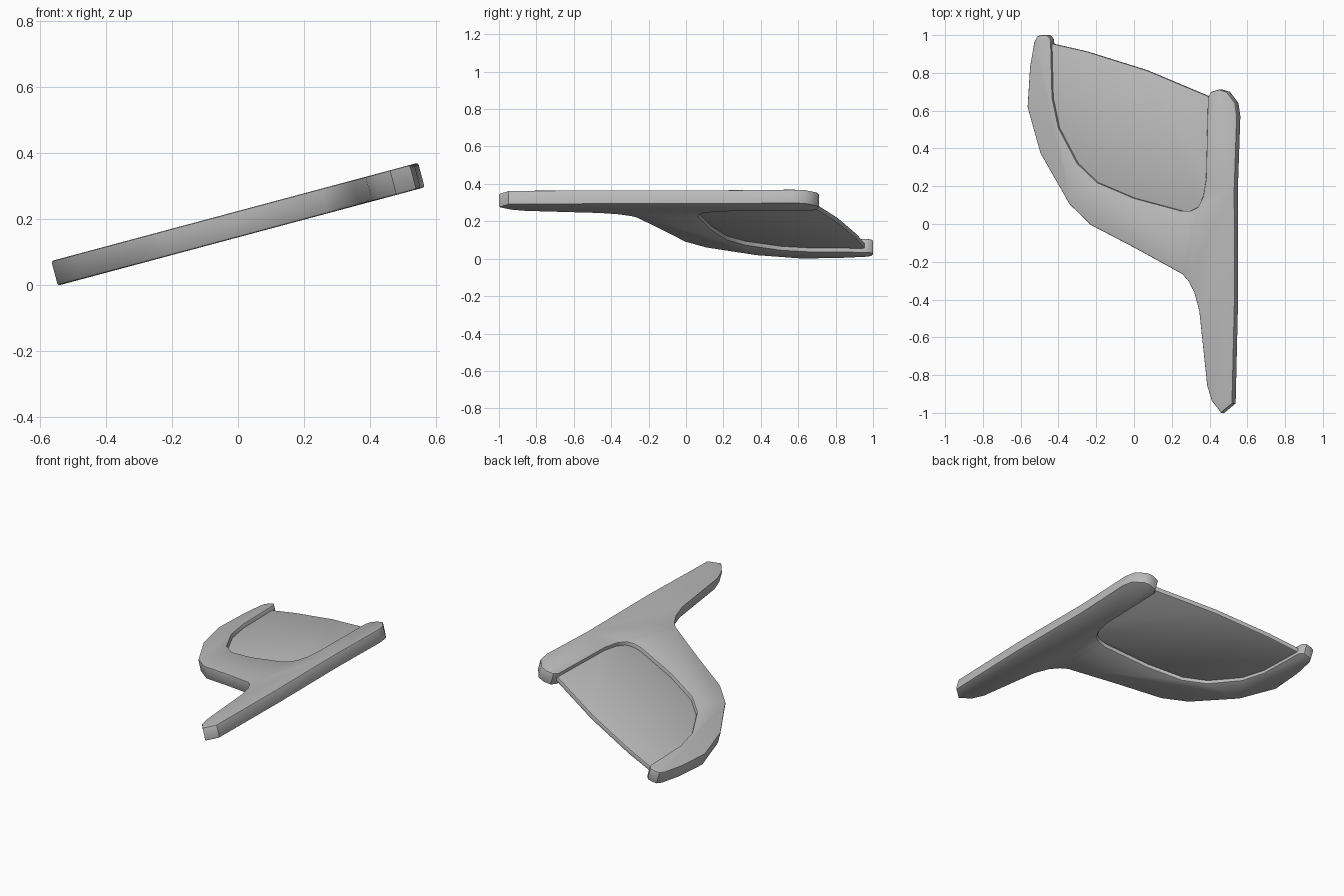
import bpy
import bmesh
from math import cos, sin, radians

cube = bpy.data.objects.get("Cube")
if cube:
    bpy.data.objects.remove(cube, do_unlink=True)

TILT = radians(15)
THICKNESS = 0.077
HEIGHT = 0.185

grey = bpy.data.materials.new("plain grey")
grey.use_nodes = True
grey.diffuse_color = (0.5, 0.5, 0.5, 1)
grey.node_tree.nodes["Principled BSDF"].inputs["Base Color"].default_value = grey.diffuse_color


def tilted_plate(name, outline, thickness, bevel_width):
    """Extrude a plan outline into a plate, round its rims and tilt it sideways."""
    bm = bmesh.new()
    shift = THICKNESS / 2 * sin(TILT)
    corners = [bm.verts.new(((x + shift) / cos(TILT), y, -thickness / 2)) for x, y in outline]
    base = bm.faces.new(corners)
    extruded = bmesh.ops.extrude_face_region(bm, geom=[base])
    top = [item for item in extruded["geom"] if isinstance(item, bmesh.types.BMVert)]
    bmesh.ops.translate(bm, verts=top, vec=(0, 0, thickness))
    bmesh.ops.recalc_face_normals(bm, faces=bm.faces)

    # Soften only the rims running around the top and bottom faces
    rims = [edge for edge in bm.edges if abs(edge.verts[0].co.z - edge.verts[1].co.z) < thickness / 2]
    bmesh.ops.bevel(bm, geom=rims, offset=bevel_width, segments=2, profile=0.5,
                    affect='EDGES', clamp_overlap=True)

    mesh = bpy.data.meshes.new(name)
    bm.to_mesh(mesh)
    bm.free()
    mesh.materials.append(grey)
    plate = bpy.data.objects.new(name, mesh)
    bpy.context.collection.objects.link(plate)
    plate.rotation_euler.y = -TILT
    plate.location.z = HEIGHT

    bpy.ops.object.select_all(action='DESELECT')
    plate.select_set(True)
    bpy.context.view_layer.objects.active = plate
    bpy.ops.object.shade_smooth_by_angle(angle=radians(35))
    return plate


# Inner edge of the frame, from the left-hand arm round to the straight bar
inner_edge = [
    (-.44, .96), (-.433, .67), (-.4, .51), (-.3, .32), (-.195, .22), (0, .137),
    (.25, .07), (.3, .07), (.338, .09), (.365, .145), (.38, .24), (.39, .67),
]
# Rounded back end, straight side and pointed front end of the bar
bar_edge = [
    (.407, .7), (.45, .712), (.49, .7), (.535, .64), (.545, .57), (.532, .19),
    (.533, -.4), (.52, -.95), (.46, -1), (.41, -.935), (.386, -.856),
]
# Sweeping outer edge, up to the tip of the curved arm
outer_edge = [
    (.344, -.46), (.317, -.36), (.285, -.3), (.254, -.265), (0, -.125),
    (-.23, -.005), (-.343, .105), (-.497, .375), (-.565, .62), (-.552, .83),
    (-.53, .96), (-.515, .992), (-.495, 1), (-.46, 1), (-.443, .98),
]
tilted_plate("frame", inner_edge + bar_edge + outer_edge, THICKNESS, 0.007)

# Thin panel: its sides are tucked into the frame, its back edge is exposed
tucked_edge = [(x * 1.05, y - 0.02) for x, y in inner_edge[1:-1]]
back_edge = [(.41, .667), (.06, .814), (-.26, .914), (-.47, .962)]
tilted_plate("panel", tucked_edge + back_edge, 0.03, 0.006)
